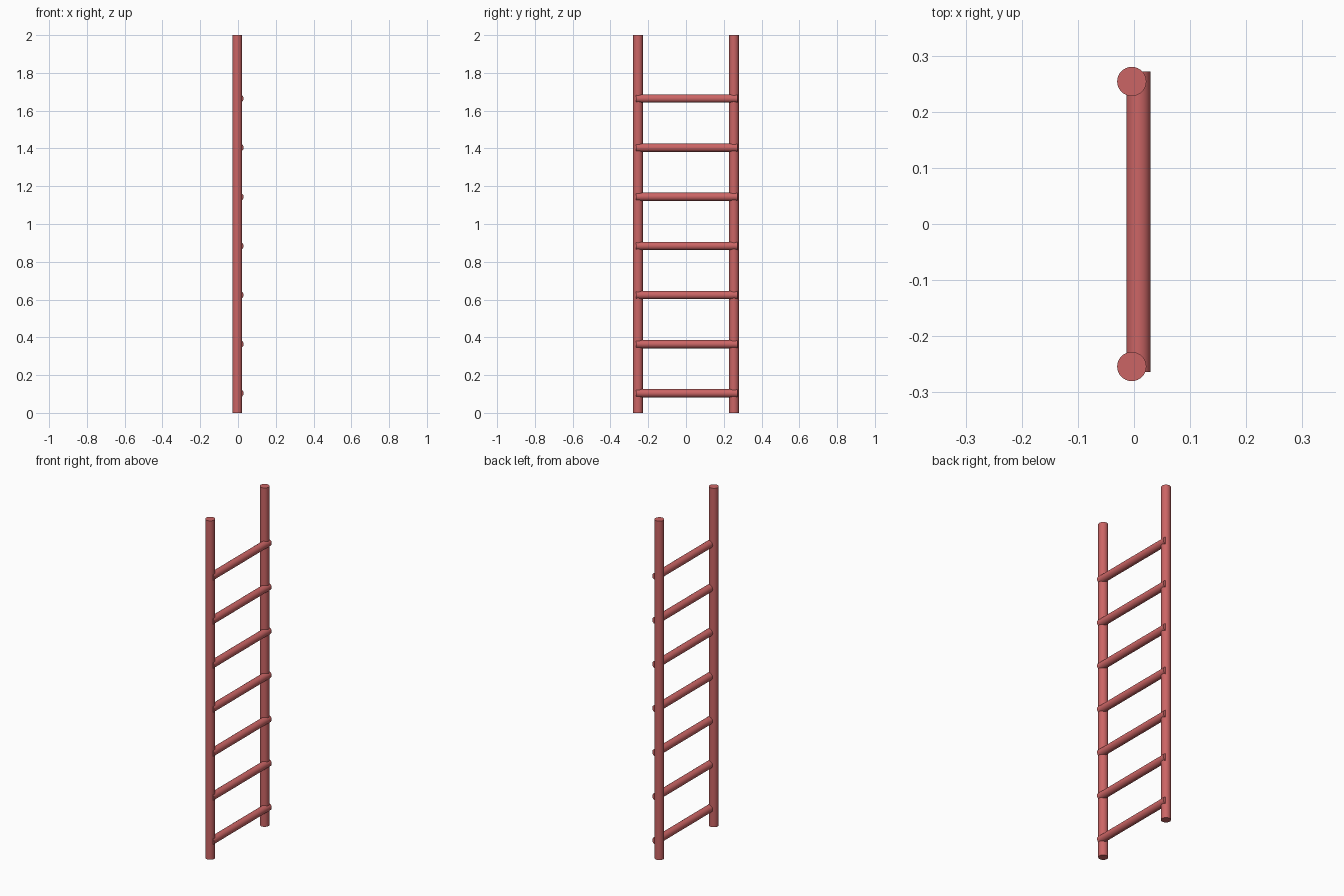
import bpy
from math import pi

if "Cube" in bpy.data.objects:
    bpy.data.objects.remove(bpy.data.objects["Cube"])


def rod(name, radius, length, location, rotation=(0, 0, 0), sides=24):
    bpy.ops.mesh.primitive_cylinder_add(vertices=sides, radius=radius, depth=length,
                                        location=location, rotation=rotation)
    obj = bpy.context.object
    obj.name = name
    bpy.ops.object.shade_smooth_by_angle()
    obj.data.materials.append(red)
    return obj


red = bpy.data.materials.new("red_paint")
red.diffuse_color = (0.60, 0.13, 0.13, 1)
red.use_nodes = True
red.node_tree.nodes["Principled BSDF"].inputs["Base Color"].default_value = red.diffuse_color

# Two upright side rails
for side, y in (("front", -0.254), ("back", 0.254)):
    rod(f"{side}_rail", 0.026, 2.0, (-0.004, y, 1.0), sides=32)

# Seven rungs, set slightly proud of the rails on the +x side
for i in range(7):
    rod(f"rung_{i + 1}", 0.0218, 0.536, (0.008, 0.004, 0.104 + 0.26 * i), (pi / 2, 0, 0))
